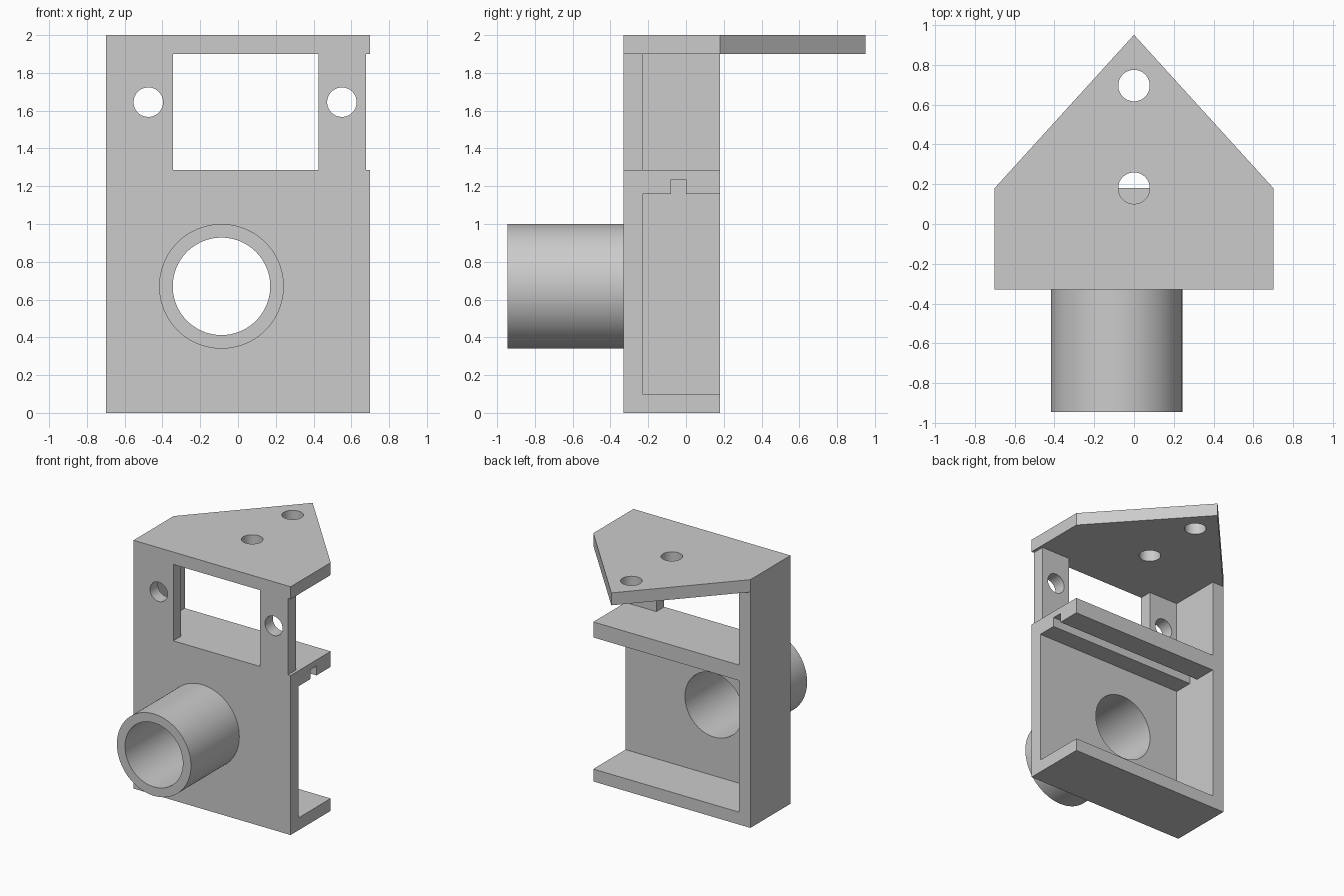
import bpy
import bmesh
from mathutils import Matrix, Vector

if "Cube" in bpy.data.objects:
    bpy.data.objects.remove(bpy.data.objects["Cube"], do_unlink=True)

grey = bpy.data.materials.new("plain grey")
grey.use_nodes = True
grey.diffuse_color = (0.6, 0.6, 0.6, 1)
grey.node_tree.nodes["Principled BSDF"].inputs["Base Color"].default_value = (0.6, 0.6, 0.6, 1)


def add_object(name, bm):
    bmesh.ops.recalc_face_normals(bm, faces=bm.faces)
    mesh = bpy.data.meshes.new(name)
    bm.to_mesh(mesh)
    bm.free()
    mesh.materials.append(grey)
    obj = bpy.data.objects.new(name, mesh)
    bpy.context.collection.objects.link(obj)
    return obj


def prism(name, outline, z0, z1):
    bm = bmesh.new()
    face = bm.faces.new([bm.verts.new((x, y, z0)) for x, y in outline])
    ext = bmesh.ops.extrude_face_region(bm, geom=[face])
    verts = [v for v in ext["geom"] if isinstance(v, bmesh.types.BMVert)]
    bmesh.ops.translate(bm, verts=verts, vec=(0, 0, z1 - z0))
    return add_object(name, bm)


def box(name, x, y, z):
    return prism(name, [(x[0], y[0]), (x[1], y[0]), (x[1], y[1]), (x[0], y[1])], *z)


def rod(name, start, end, radius, sides=64):
    a, b = Vector(start), Vector(end)
    bm = bmesh.new()
    turn = (b - a).to_track_quat("Z", "Y").to_matrix().to_4x4()
    bmesh.ops.create_cone(bm, cap_ends=True, segments=sides, radius1=radius, radius2=radius,
                          depth=(b - a).length, matrix=Matrix.Translation((a + b) / 2) @ turn)
    return add_object(name, bm)


FRONT, INNER, BACK = -0.33, -0.23, 0.18
SIDE, WALL = 0.70, -0.60
SHELF, ROOF = 1.285, 1.90
TUBE_X, TUBE_Z = -0.0875, 0.67

# House-shaped block that everything is carved from
bracket = prism("bracket", [(-SIDE, FRONT), (SIDE, FRONT), (SIDE, BACK), (0, 0.95), (-SIDE, BACK)], 0, 2)

# Round tube on the front
tube = rod("tube_blank", (TUBE_X, -0.945, TUBE_Z), (TUBE_X, -0.28, TUBE_Z), 0.33, 96)

cutters = [
    # Space beneath the pointed rear of the top plate
    box("rear_space", (-1, 1), (BACK, 1.2), (-0.2, ROOF)),
    # Bays above and below the shelf, open at the back and left side
    box("lower_bay", (WALL, 1), (INNER, 0.5), (0.10, 1.16)),
    box("upper_bay", (WALL, 1), (INNER, 0.5), (SHELF, ROOF)),
    # Groove in the underside of the shelf
    box("shelf_groove", (WALL, 1), (-0.08, 0), (1.1, 1.235)),
    # Front window and the shallow step beside it
    box("window", (-0.345, 0.425), (-0.5, 0), (SHELF, ROOF)),
    box("edge_step", (0.678, 1), (-0.5, 0), (SHELF, ROOF)),
    rod("tube_bore", (TUBE_X, -1.1, TUBE_Z), (TUBE_X, 0, TUBE_Z), 0.258, 96),
]
# Screw holes in the front and the top plate
for x in (-0.475, 0.55):
    cutters.append(rod("front_hole", (x, -0.5, 1.645), (x, 0, 1.645), 0.078))
for y in (BACK, 0.695):
    cutters.append(rod("top_hole", (0, y, 1.7), (0, y, 2.2), 0.079))

for helper, action in [(tube, "UNION")] + [(c, "DIFFERENCE") for c in cutters]:
    mod = bracket.modifiers.new(helper.name, "BOOLEAN")
    mod.operation = action
    mod.solver = "EXACT"
    mod.object = helper
    helper.hide_render = True

# Bake the carving, then drop the helpers
bpy.context.view_layer.update()
result = bpy.data.meshes.new_from_object(bracket.evaluated_get(bpy.context.evaluated_depsgraph_get()))
bracket.modifiers.clear()
bracket.data = result
for helper in [tube] + cutters:
    bpy.data.objects.remove(helper, do_unlink=True)

bpy.ops.object.select_all(action="DESELECT")
bracket.select_set(True)
bpy.context.view_layer.objects.active = bracket
bpy.ops.object.shade_smooth_by_angle()
